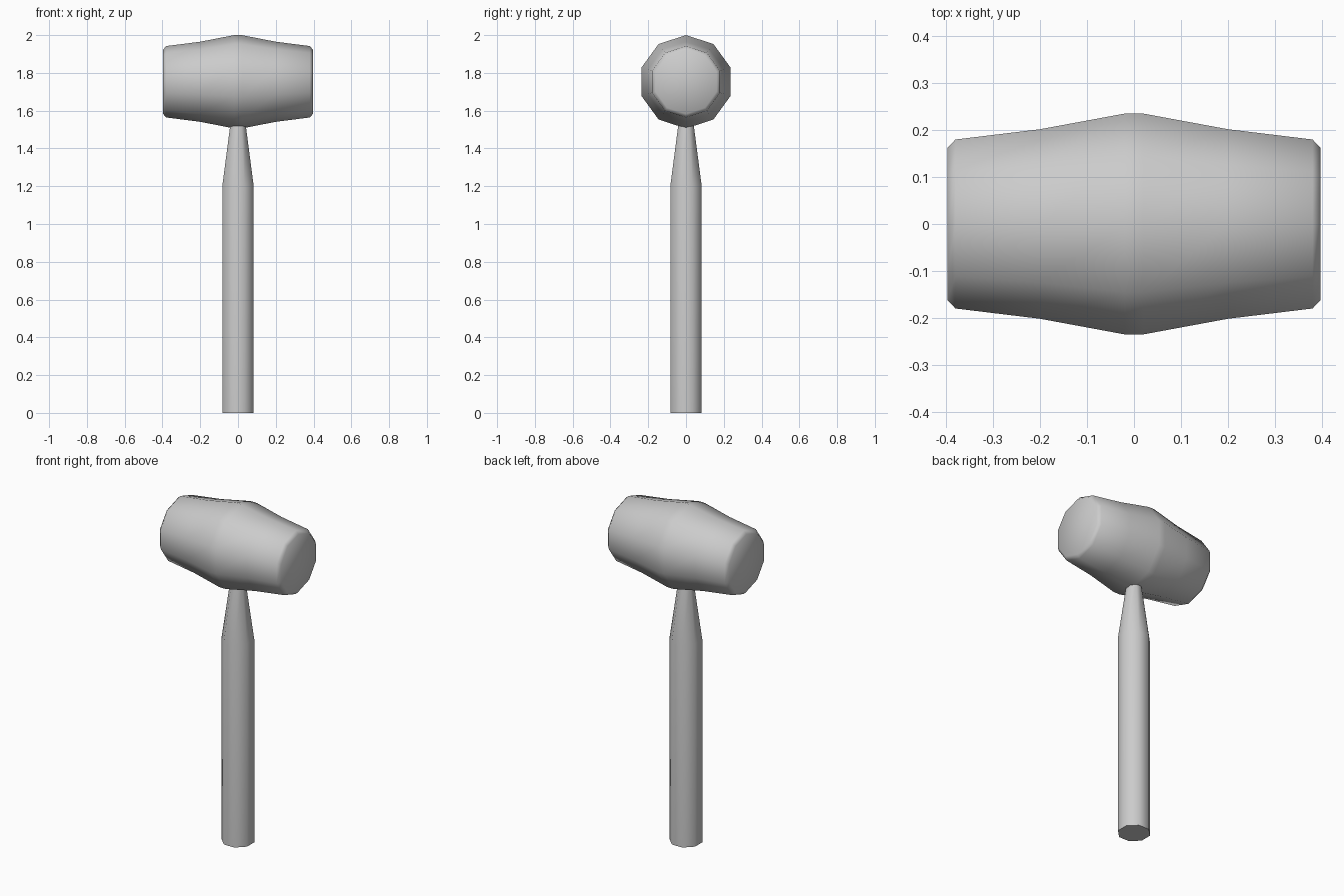
import bpy, bmesh, math
from mathutils import Vector

if "Cube" in bpy.data.objects:
    bpy.data.objects.remove(bpy.data.objects["Cube"])


def lathe(name, profile, sides, place, phase=0.0, angle=50):
    """Skin rings of (position along axis, radius) and cap both ends."""
    bm = bmesh.new()
    rings = []
    for t, r in profile:
        angles = [phase + 2 * math.pi * i / sides for i in range(sides)]
        rings.append([bm.verts.new(place(t, r * math.cos(a), r * math.sin(a))) for a in angles])
    for a, b in zip(rings, rings[1:]):
        for i in range(sides):
            j = (i + 1) % sides
            bm.faces.new((a[i], a[j], b[j], b[i]))
    bm.faces.new(rings[0])
    bm.faces.new(rings[-1])
    bmesh.ops.recalc_face_normals(bm, faces=bm.faces)
    mesh = bpy.data.meshes.new(name)
    bm.to_mesh(mesh)
    bm.free()
    obj = bpy.data.objects.new(name, mesh)
    bpy.context.collection.objects.link(obj)
    bpy.ops.object.select_all(action='DESELECT')
    obj.select_set(True)
    bpy.context.view_layer.objects.active = obj
    bpy.ops.object.shade_smooth_by_angle(angle=math.radians(angle))
    return obj


# Barrel-shaped head: ten sides around the x axis, mirrored profile
half = [(0.02, 0.247), (0.2, 0.212), (0.38, 0.189), (0.397, 0.170)]
profile = [(-x, r) for x, r in reversed(half)] + half
lathe("mallet_head", profile, 10,
      lambda t, u, v: Vector((t, v, 1.753 + u)))

# Handle: straight eight-sided grip, tapering into the head
lathe("handle", [(0, 0.09), (1.2, 0.09), (1.54, 0.042)], 8,
      lambda t, u, v: Vector((u, v, t)), phase=math.pi / 8)
